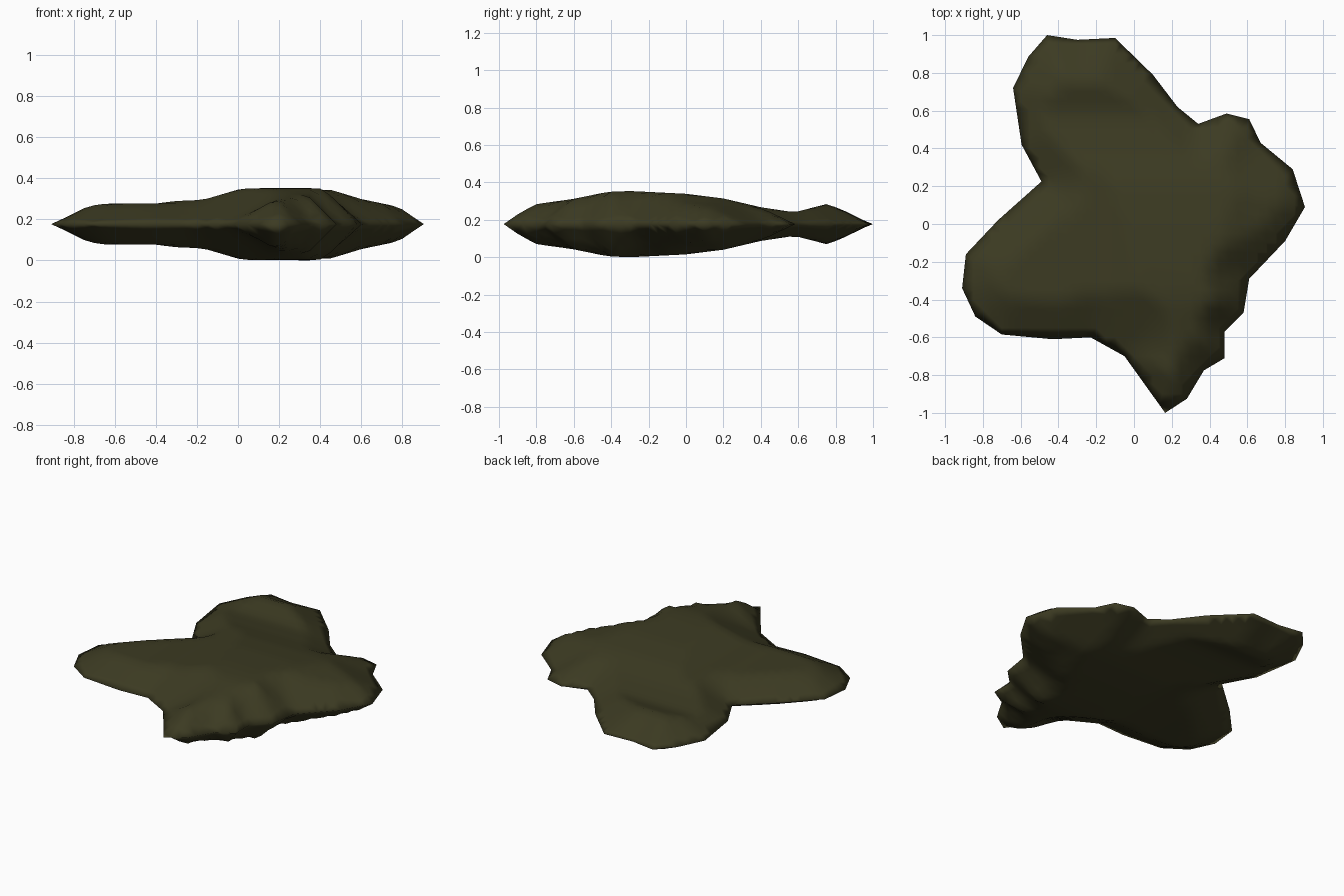
import bpy, bmesh
from mathutils import Vector
from mathutils.geometry import delaunay_2d_cdt

if "Cube" in bpy.data.objects:
    bpy.data.objects.remove(bpy.data.objects["Cube"])

# Plan outline, clockwise from the back left lobe
OUTLINE = [(-.46, 1), (-.30, .975), (-.10, .985), (.10, .79), (.23, .62), (.34, .53),
           (.49, .585), (.61, .555), (.67, .43), (.84, .29), (.905, .09), (.80, -.09),
           (.61, -.29), (.58, -.47), (.48, -.57), (.48, -.71), (.37, -.775), (.28, -.925),
           (.165, -1), (-.05, -.70), (-.23, -.60), (-.43, -.61), (-.70, -.585),
           (-.84, -.49), (-.91, -.34), (-.89, -.16), (-.72, .02), (-.49, .225),
           (-.595, .42), (-.64, .72), (-.56, .885)]
# Half thickness along x (front view) and along y (side view)
ALONG_X = [(-.91, 0), (-.77, .082), (-.64, .1), (-.4, .1), (-.31, .112), (-.17, .118),
           (.02, .174), (.42, .177), (.6, .122), (.8, .08), (.91, 0)]
ALONG_Y = [(-1, 0), (-.8, .107), (-.6, .135), (-.42, .172), (-.3, .177), (0, .162),
           (.2, .137), (.4, .09), (.58, .063), (.77, .112), (1, 0)]
MID = 0.177

pts = [Vector(p) for p in OUTLINE]
segs = list(zip(pts, pts[1:] + pts[:1]))
# The rim is steep on the front right, gentle elsewhere
slopes = [.5] * len(segs)
slopes[9:12] = [.75] * 3
slopes[12:16] = [1.0] * 4
slopes[16:19] = [.8] * 3


def lookup(table, v):
    for (a, ha), (b, hb) in zip(table, table[1:]):
        if a <= v <= b:
            return ha + (hb - ha) * (v - a) / (b - a)
    return 0


def distances(p):
    out = []
    for a, b in segs:
        t = max(0, min(1, (p - a).dot(b - a) / (b - a).length_squared))
        out.append((p - a - (b - a) * t).length)
    return out


def inside(p):
    hit = False
    for a, b in segs:
        if (a.y > p.y) != (b.y > p.y) and p.x < a.x + (b.x - a.x) * (p.y - a.y) / (b.y - a.y):
            hit = not hit
    return hit


def half_height(p):
    d = distances(p)
    if min(d) < 1e-4:
        return 0
    rim = min(s * v for s, v in zip(slopes, d))
    return min(lookup(ALONG_X, p.x), lookup(ALONG_Y, p.y), rim)


# Finely divided rim, filled with interior points and triangulated
cloud = []
for a, b in segs:
    cuts = max(1, round((b - a).length / .05))
    cloud += [a.lerp(b, k / cuts) for k in range(cuts)]
cloud.reverse()
n = len(cloud)
step = 0.05
for i in range(-20, 21):
    for j in range(-20, 21):
        p = Vector((i * step, j * step))
        if inside(p) and min(distances(p)) > .025:
            cloud.append(p)
verts, _, faces, *_ = delaunay_2d_cdt(cloud, [], [list(range(n))], 1, 1e-5)

# Upper and lower skins meet at the thin rim
bm = bmesh.new()
for side in (1, -1):
    skin = [bm.verts.new((v.x, v.y, MID + side * half_height(v))) for v in verts]
    for f in faces:
        bm.faces.new([skin[k] for k in (f if side > 0 else reversed(f))])
bmesh.ops.remove_doubles(bm, verts=bm.verts, dist=1e-4)
bmesh.ops.recalc_face_normals(bm, faces=bm.faces)
for f in bm.faces:
    f.smooth = True

mesh = bpy.data.meshes.new("flat_blob")
bm.to_mesh(mesh)
bm.free()
blob = bpy.data.objects.new("flat_blob", mesh)
bpy.context.collection.objects.link(blob)

olive = bpy.data.materials.new("dark olive")
olive.diffuse_color = (.045, .043, .016, 1)
olive.use_nodes = True
olive.node_tree.nodes["Principled BSDF"].inputs["Base Color"].default_value = olive.diffuse_color
mesh.materials.append(olive)
